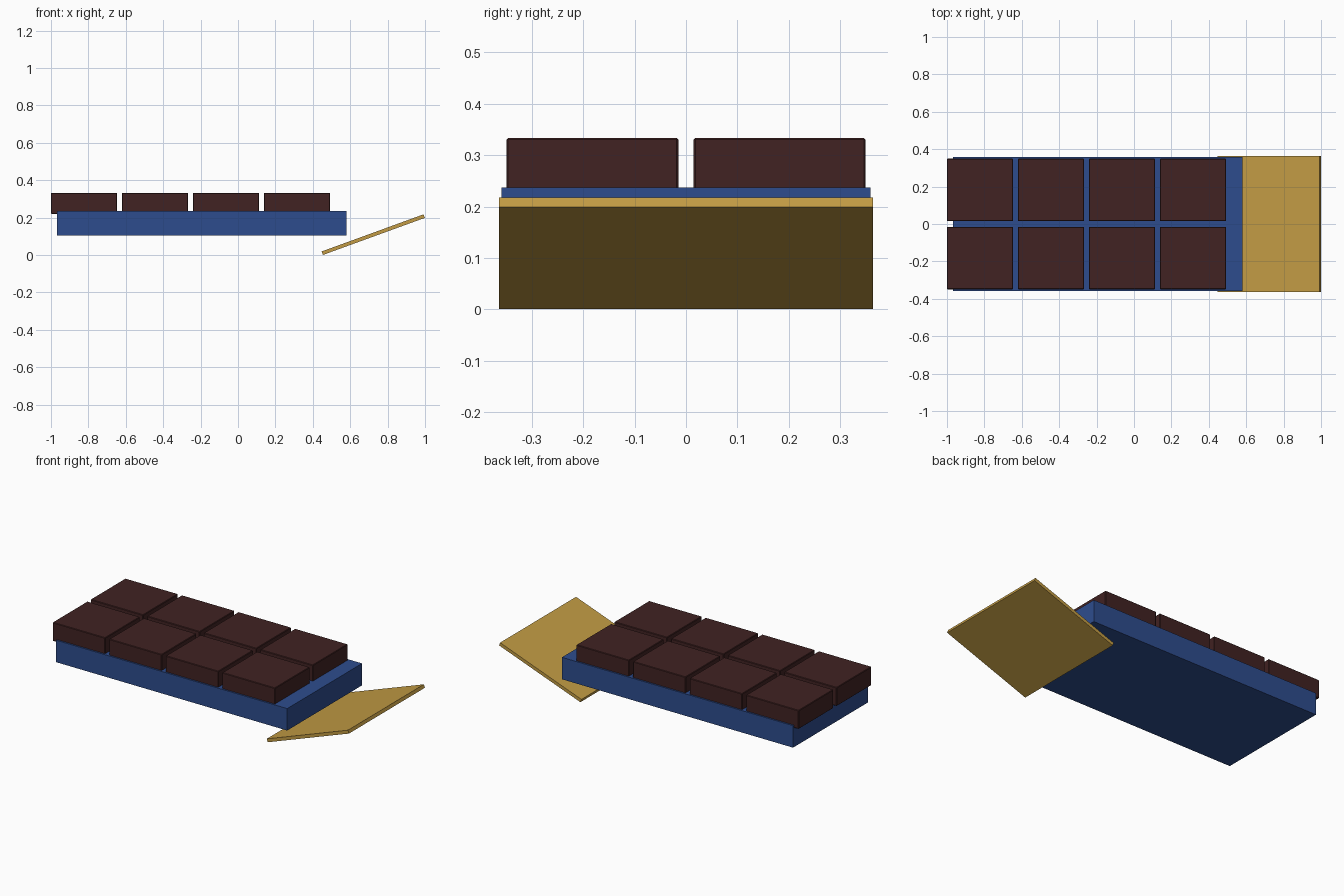
import bpy, math

if "Cube" in bpy.data.objects:
    bpy.data.objects.remove(bpy.data.objects["Cube"])


def material(name, rgb):
    m = bpy.data.materials.new(name)
    m.diffuse_color = (*rgb, 1)
    m.use_nodes = True
    m.node_tree.nodes["Principled BSDF"].inputs["Base Color"].default_value = m.diffuse_color
    return m


chocolate = material("dark chocolate", (0.052, 0.016, 0.016))
blue = material("blue paper", (0.027, 0.073, 0.27))
gold = material("gold foil", (0.54, 0.33, 0.058))


def box(name, centre, size, mat, tilt=0, bevel=0):
    bpy.ops.mesh.primitive_cube_add(size=1, location=centre, rotation=(0, tilt, 0))
    ob = bpy.context.object
    ob.name = name
    ob.scale = size
    bpy.ops.object.transform_apply(location=False, rotation=False, scale=True)
    ob.data.materials.append(mat)
    if bevel:
        mod = ob.modifiers.new("soft edges", "BEVEL")
        mod.width = bevel
        mod.segments = 1
    return ob


# Paper wrapper around the lower part of the bar
box("wrapper", (-0.194, 0, 0.17), (1.55, 0.717, 0.133), blue)

# Four by two grid of chocolate squares
for i in range(4):
    for side in (-1, 1):
        box(f"chocolate_square_{i}_{'front' if side < 0 else 'back'}",
            (-0.8235 + 0.3795 * i, side * 0.182, 0.2765),
            (0.353, 0.334, 0.113), chocolate, bevel=0.003)

# Tilted foil flap at the open end
box("foil_flap", (0.723, 0, 0.109), (0.58, 0.727, 0.02), gold, tilt=math.radians(-20))
